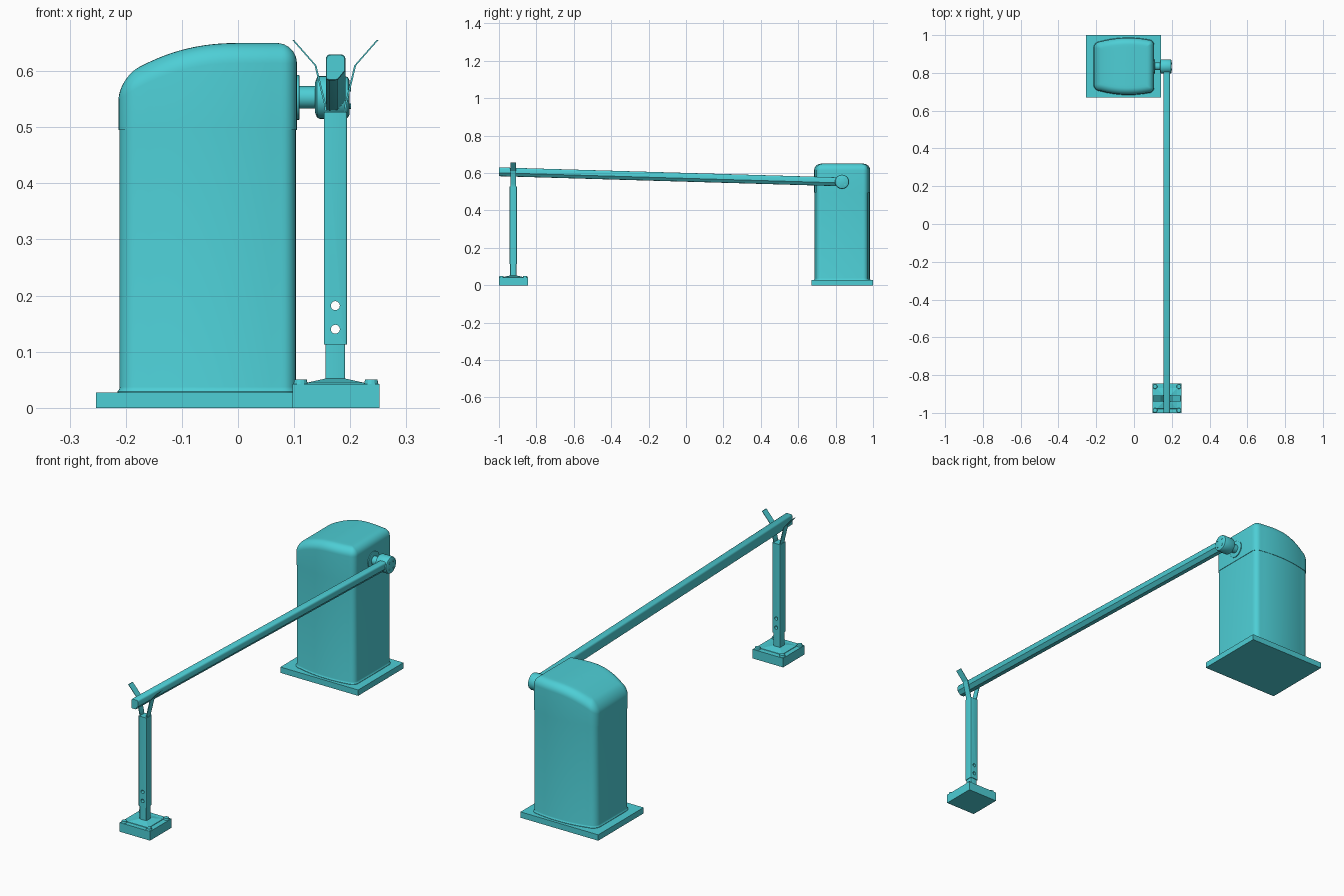
import bpy, bmesh, math
from mathutils import Vector, Matrix

if "Cube" in bpy.data.objects:
    bpy.data.objects.remove(bpy.data.objects["Cube"])

mat = bpy.data.materials.new("teal")
mat.diffuse_color = (0.075, 0.62, 0.67, 1)
mat.use_nodes = True
mat.node_tree.nodes["Principled BSDF"].inputs["Base Color"].default_value = mat.diffuse_color


def finish(name, bm, smooth=False):
    bmesh.ops.recalc_face_normals(bm, faces=bm.faces)
    me = bpy.data.meshes.new(name)
    bm.to_mesh(me)
    bm.free()
    me.materials.append(mat)
    ob = bpy.data.objects.new(name, me)
    bpy.context.collection.objects.link(ob)
    if smooth:
        bpy.ops.object.select_all(action='DESELECT')
        ob.select_set(True)
        bpy.context.view_layer.objects.active = ob
        bpy.ops.object.shade_smooth_by_angle(angle=math.radians(35))
    return ob


def loft(name, rings, smooth=False):
    """Skin a list of equal-length point rings and cap both ends."""
    bm = bmesh.new()
    vs = [[bm.verts.new(p) for p in ring] for ring in rings]
    n = len(vs[0])
    for a, b in zip(vs, vs[1:]):
        for i in range(n):
            j = (i + 1) % n
            bm.faces.new((a[i], a[j], b[j], b[i]))
    bm.faces.new(vs[0])
    bm.faces.new(vs[-1])
    return finish(name, bm, smooth)


def box(name, x0, x1, y0, y1, z0, z1, bevel=0.0):
    bm = bmesh.new()
    bmesh.ops.create_cube(bm, size=1)
    for v in bm.verts:
        v.co = ((x0 + x1) / 2 + v.co.x * (x1 - x0),
                (y0 + y1) / 2 + v.co.y * (y1 - y0),
                (z0 + z1) / 2 + v.co.z * (z1 - z0))
    if bevel:
        edges = [e for e in bm.edges if abs(e.verts[0].co.z - e.verts[1].co.z) > 1e-4]
        bmesh.ops.bevel(bm, geom=edges, offset=bevel, segments=3, profile=0.5, affect='EDGES')
    return finish(name, bm, bevel > 0)


def lathe_x(name, prof, y, z, n=32):
    """Revolve (x, radius) points about an axis along x."""
    rings = [[(x, y + r * math.cos(2 * math.pi * i / n), z + r * math.sin(2 * math.pi * i / n))
              for i in range(n)] for x, r in prof]
    return loft(name, rings, True)


# ---- Cabinet outline: flat ends, bulging sides, rounded corners
CY = 0.835


def outline(inset):
    x0, x1 = -0.211 + inset, 0.103 - inset
    rl, rr = max(0.034 - inset, 0.004), max(0.026 - inset, 0.004)
    half = lambda x: 0.148 - inset - 0.9 * (x + 0.03) ** 2
    up = []
    for i in range(7):
        a = math.pi - i * math.pi / 12
        up.append((x0 + rl + rl * math.cos(a), half(x0 + rl) - rl + rl * math.sin(a)))
    for i in range(1, 14):
        x = x0 + rl + (x1 - rr - x0 - rl) * i / 14
        up.append((x, half(x)))
    for i in range(7):
        a = math.pi / 2 - i * math.pi / 12
        up.append((x1 - rr + rr * math.cos(a), half(x1 - rr) - rr + rr * math.sin(a)))
    return [(x, CY + y) for x, y in up] + [(x, CY - y) for x, y in reversed(up)]


def flat_ring(inset, z):
    return [(x, y, z) for x, y in outline(inset)]


def top(x):
    return 0.65 - 0.065 * (max(0.0, -x) / 0.213) ** 2.2


box("cabinet_base_plate", -0.253, 0.143, 0.67, 1.0, 0, 0.027)
loft("cabinet_body", [flat_ring(-0.004, 0.02), flat_ring(-0.004, 0.029), flat_ring(-0.001, 0.032),
                      flat_ring(0, 0.037), flat_ring(0, 0.497)], True)

# ---- Hood: rounded rim following the sloping top
R = 0.036
rings = [flat_ring(-0.002, 0.495)]
for k in range(9):
    a = k * math.pi / 16
    rings.append([(x, y, top(x) - R + R * math.sin(a))
                  for x, y in outline(-0.002 + R * (1 - math.cos(a)))])
inner = outline(R - 0.002)
for s in (0.88, 0.75, 0.6, 0.45, 0.3, 0.15, 0.03):
    ring = [(-0.05 + (x + 0.05) * s, CY + (y - CY) * s) for x, y in inner]
    rings.append([(x, y, top(x)) for x, y in ring])
loft("cabinet_hood", rings, True)

# ---- Drive flange, shaft and hub
HY, HZ = 0.834, 0.553
lathe_x("drive_flange", [(0.095, 0.040), (0.109, 0.040), (0.110, 0.037)], HY, HZ)
lathe_x("drive_shaft", [(0.10, 0.020), (0.15, 0.020)], HY, HZ)
lathe_x("arm_hub", [(0.137, 0.026), (0.141, 0.036), (0.145, 0.038), (0.190, 0.038),
                    (0.196, 0.036), (0.199, 0.030)], HY, HZ)
for i in range(4):
    a = math.pi / 4 + i * math.pi / 2
    lathe_x("hub_screw", [(0.196, 0.005), (0.201, 0.005)],
            HY + 0.022 * math.cos(a), HZ + 0.022 * math.sin(a), 10)

# ---- Barrier arm: rounded top, one chamfered lower edge
section = [(-0.017, -0.022), (-0.017, 0.014)]
section += [(-0.009 - 0.008 * math.cos(a), 0.015 + 0.008 * math.sin(a))
            for a in (0.5, 1.05, 1.57)]
section += [(0.010 + 0.008 * math.sin(a), 0.015 + 0.008 * math.cos(a))
            for a in (0, 0.5, 1.05, 1.57)]
section += [(0.018, -0.006), (0.004, -0.023), (-0.011, -0.024)]
PX = 0.1735


def arm_ring(y, s=1.0):
    zc = 0.607 + (0.553 - 0.607) * (y + 1) / 1.84
    return [(PX + x * s, y, zc + z * s) for x, z in section]


loft("barrier_arm", [arm_ring(-1.0, 0.93), arm_ring(-0.997), arm_ring(0.845)], True)

# ---- Rest post with foot plate
PY = -0.9235
box("foot_plate", 0.097, 0.252, -1.0, -0.845, 0, 0.042)


def square(h, z):
    return [(PX + sx * h, PY + sy * h, z) for sx, sy in ((-1, -1), (1, -1), (1, 1), (-1, 1))]


loft("foot_collar", [square(0.055, 0.041), square(0.054, 0.044), square(0.018, 0.052)])
box("inner_post", PX - 0.0175, PX + 0.0175, PY - 0.0165, PY + 0.0165, 0.04, 0.12, 0.003)
sleeve = box("outer_post", PX - 0.0205, PX + 0.0205, PY - 0.0195, PY + 0.0195, 0.113, 0.527, 0.003)

# Adjustment holes through the outer post
for z in (0.14, 0.182):
    bm = bmesh.new()
    bmesh.ops.create_cone(bm, cap_ends=True, segments=20, radius1=0.008, radius2=0.008, depth=0.1,
                          matrix=Matrix.Translation((PX, PY, z)) @ Matrix.Rotation(math.pi / 2, 4, 'X'))
    cutter = finish("hole_cutter", bm)
    cutter.hide_render = True
    mod = sleeve.modifiers.new("hole", 'BOOLEAN')
    mod.operation, mod.solver, mod.object = 'DIFFERENCE', 'EXACT', cutter
    bpy.ops.object.select_all(action='DESELECT')
    sleeve.select_set(True)
    bpy.context.view_layer.objects.active = sleeve
    bpy.ops.object.modifier_apply(modifier=mod.name)
    bpy.data.objects.remove(cutter)

# Foot bolts
for sx in (-1, 1):
    for sy in (-1, 1):
        bm = bmesh.new()
        bmesh.ops.create_cone(bm, cap_ends=True, segments=12, radius1=0.013, radius2=0.011, depth=0.01,
                              matrix=Matrix.Translation((PX + 0.001 + sx * 0.063, PY + sy * 0.063, 0.0455)))
        finish("foot_bolt", bm)

# Fork: two bent strips holding the arm
for side in (-1, 1):
    path = [(0.017, 0.515), (0.020, 0.540), (0.037, 0.610), (0.0765, 0.655)]
    fork = []
    for d, z in path:
        t = 0.0033
        fork.append([(PX + side * (d + o), PY + y, z) for o, y in
                     ((0, -0.0155), (0, 0.0155), (-t, 0.0155), (-t, -0.0155))])
    loft("fork_left" if side < 0 else "fork_right", fork)
